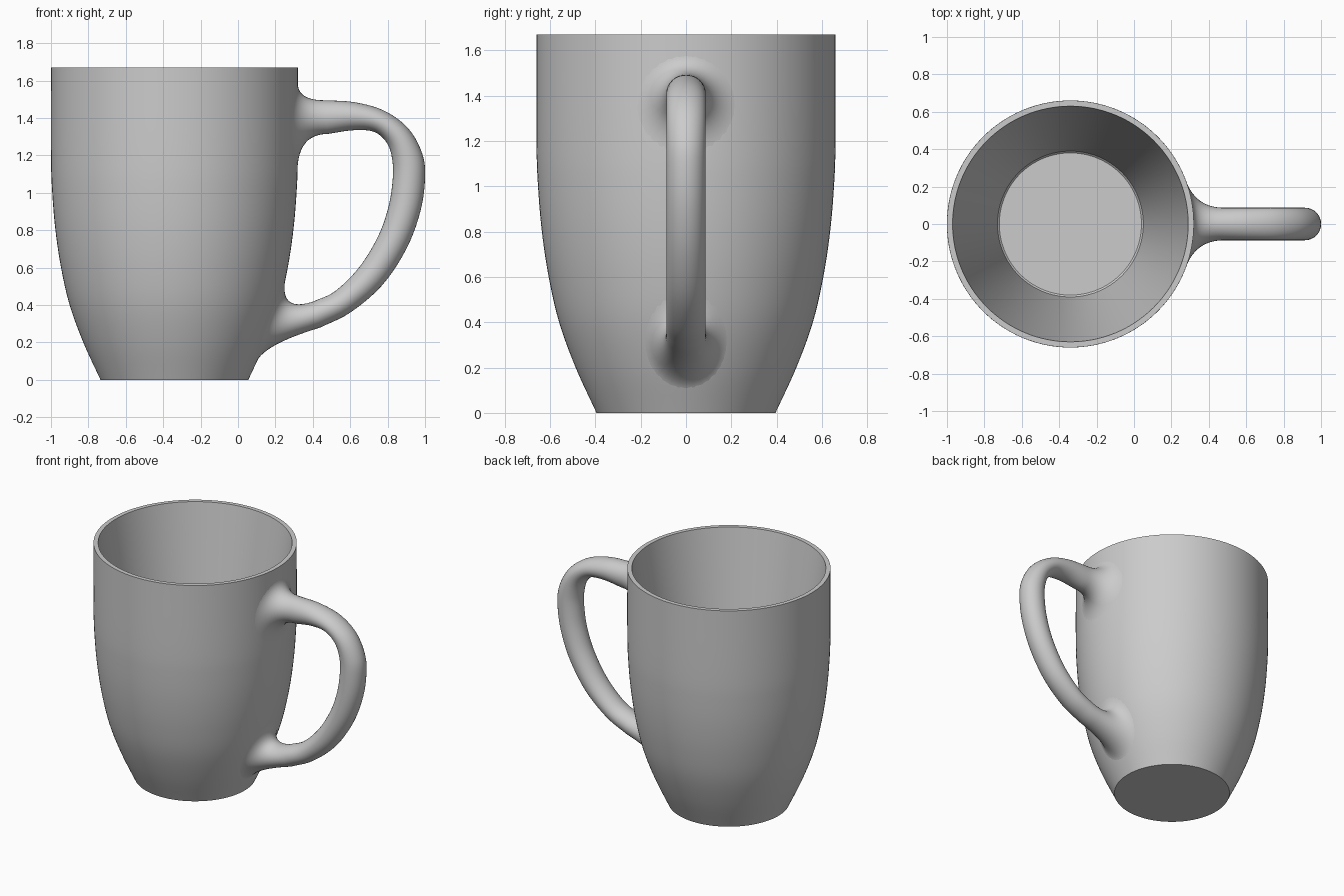
import bpy, bmesh, math
from mathutils import Vector

if "Cube" in bpy.data.objects:
    bpy.data.objects.remove(bpy.data.objects["Cube"])

CX = -0.34      # cup axis
SEG = 128       # segments round the cup
N = 32          # segments round the handle


def spline(pts, steps):
    """Catmull-Rom curve through a list of vectors."""
    pts = [Vector(p) for p in pts]
    ext = [2 * pts[0] - pts[1]] + pts + [2 * pts[-1] - pts[-2]]
    out = []
    for a, b, c, d in zip(ext, ext[1:], ext[2:], ext[3:]):
        for i in range(steps):
            t = i / steps
            out.append(0.5 * (2 * b + (c - a) * t + (2 * a - 5 * b + 4 * c - d) * t * t
                              + (3 * b - a - 3 * c + d) * t ** 3))
    return out + [pts[-1]]


def make_object(name, rings, cap):
    """Skin a list of closed rings into a smooth object."""
    bm = bmesh.new()
    vr = [[bm.verts.new(p) for p in ring] for ring in rings]
    for r, s in zip(vr, vr[1:]):
        n = len(r)
        for i in range(n):
            j = (i + 1) % n
            bm.faces.new((r[i], r[j], s[j], s[i]))
    if cap:
        bm.faces.new(vr[0])
        bm.faces.new(vr[-1])
    bmesh.ops.recalc_face_normals(bm, faces=bm.faces)
    me = bpy.data.meshes.new(name)
    bm.to_mesh(me)
    bm.free()
    ob = bpy.data.objects.new(name, me)
    bpy.context.collection.objects.link(ob)
    bpy.ops.object.select_all(action='DESELECT')
    ob.select_set(True)
    bpy.context.view_layer.objects.active = ob
    bpy.ops.object.shade_smooth_by_angle(angle=math.radians(35))
    return ob


# Cup: curved outer wall, flat rim, straight tapering inner wall and floor
outer = spline([(0.395, 0), (0.487, 0.2), (0.56, 0.4), (0.606, 0.6), (0.636, 0.8),
                (0.653, 1.0), (0.66, 1.2), (0.66, 1.67)], 5)


def radius(z):
    for a, b in zip(outer, outer[1:]):
        if z <= b.y:
            return a.x + (b.x - a.x) * (z - a.y) / (b.y - a.y)
    return outer[-1].x


profile = [tuple(p) for p in outer] + [(0.63, 1.67), (0.39, 0.075), (0.38, 0.065)]
make_object("cup", [[(CX + r * math.cos(2 * math.pi * i / SEG), r * math.sin(2 * math.pi * i / SEG), z)
                     for i in range(SEG)] for r, z in profile], True)

# Handle: stations of outer x, z and inner x, z
stations = spline([(0.46, 1.495, 0.48, 1.315), (0.62, 1.485, 0.62, 1.335), (0.78, 1.44, 0.73, 1.325),
                   (0.91, 1.345, 0.80, 1.26), (0.985, 1.21, 0.827, 1.16), (1.0, 1.08, 0.825, 1.05),
                   (0.975, 0.90, 0.803, 0.92), (0.90, 0.70, 0.75, 0.77), (0.77, 0.505, 0.65, 0.605),
                   (0.60, 0.36, 0.52, 0.475), (0.44, 0.28, 0.40, 0.418)], 5)


def section(s):
    mid = Vector(((s[0] + s[2]) / 2, 0, (s[1] + s[3]) / 2))
    half = Vector(((s[0] - s[2]) / 2, 0, (s[1] - s[3]) / 2))
    return [mid + half * math.cos(2 * math.pi * i / N) + Vector((0, 0.087 * math.sin(2 * math.pi * i / N), 0))
            for i in range(N)]


def on_cup(y, z):
    return Vector((CX + math.sqrt((radius(z) - 0.001) ** 2 - y * y), y, z))


def hit_cup(p, d):
    lo, hi = 0.0, 0.6
    for _ in range(30):
        m = (lo + hi) / 2
        q = p + d * m
        if math.hypot(q.x - CX, q.y) > radius(q.z):
            lo = m
        else:
            hi = m
    return p + d * lo


def flare(ring, d, zc, hz, hy):
    """Blend a handle end into a wider footprint, tangent to the cup wall."""
    curves = []
    for i, p0 in enumerate(ring):
        a = 2 * math.pi * i / N
        p2 = on_cup(hy * math.sin(a), zc + hz * math.cos(a))
        p1 = hit_cup(p0, d)
        slope = (radius(p2.z + 0.02) - radius(p2.z - 0.02)) / 0.04
        r = math.hypot(p2.x - CX, p2.y)
        nrm = Vector(((p2.x - CX) / r, p2.y / r, -slope)).normalized()
        p1 -= nrm * nrm.dot(p1 - p2)
        curves.append((p0, p1, p2))
    ts = [k / 12 for k in range(1, 13)]
    return [[p0 * (1 - t) ** 2 + p1 * 2 * t * (1 - t) + p2 * t * t for p0, p1, p2 in curves] for t in ts]


body = [section(s) for s in stations]
top = flare(body[0], Vector((-1, 0, 0)), 1.355, 0.235, 0.23)
low = flare(body[-1], Vector((-1, 0, -0.3)).normalized(), 0.325, -0.225, 0.19)
make_object("handle", top[::-1] + body + low, False)
